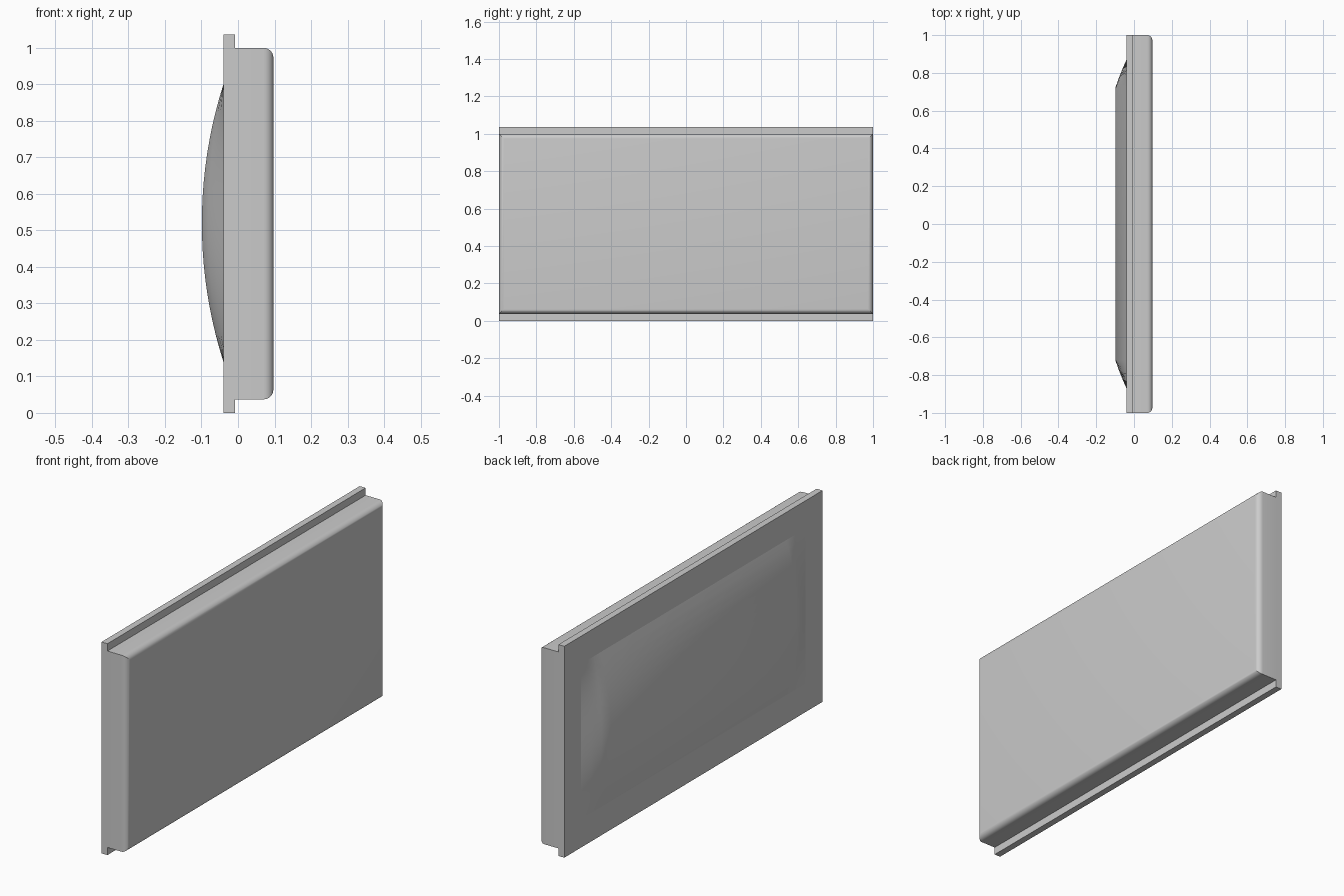
import bpy, bmesh, math

if "Cube" in bpy.data.objects:
    bpy.data.objects.remove(bpy.data.objects["Cube"])

grey = bpy.data.materials.new("plain_grey")
grey.use_nodes = True
colour = (0.6, 0.6, 0.6, 1)
grey.diffuse_color = colour
grey.node_tree.nodes["Principled BSDF"].inputs["Base Color"].default_value = colour

BACK, STEP, FACE = -0.04, -0.008, 0.097


def finish(bm, name):
    bmesh.ops.recalc_face_normals(bm, faces=bm.faces)
    mesh = bpy.data.meshes.new(name)
    bm.to_mesh(mesh)
    bm.free()
    mesh.materials.append(grey)
    ob = bpy.data.objects.new(name, mesh)
    bpy.context.collection.objects.link(ob)
    bpy.ops.object.select_all(action="DESELECT")
    ob.select_set(True)
    bpy.context.view_layer.objects.active = ob
    bpy.ops.object.shade_smooth_by_angle(angle=math.radians(30))
    return ob


# Panel: a stepped profile swept along y, with the outer face rounded off
profile = [(BACK, 0), (STEP, 0), (STEP, 0.037), (FACE, 0.037),
           (FACE, 1.0), (STEP, 1.0), (STEP, 1.036), (BACK, 1.036)]
bm = bmesh.new()
end = bm.faces.new([bm.verts.new((x, -1, z)) for x, z in profile])
swept = bmesh.ops.extrude_face_region(bm, geom=[end], use_keep_orig=True)
bmesh.ops.translate(bm, vec=(0, 2, 0),
                    verts=[g for g in swept["geom"] if isinstance(g, bmesh.types.BMVert)])
rim = [e for e in bm.edges if all(v.co.x > FACE - 0.001 for v in e.verts)]
bmesh.ops.bevel(bm, geom=rim, offset=0.027, segments=6, profile=0.5, affect="EDGES")
finish(bm, "panel")

# Bulge: a shallow arched pillow on the back, sloping down at both ends
HALF_Z, MID_Z, RISE, ROWS = 0.38, 0.52, 0.059, 20
radius = (HALF_Z ** 2 + RISE ** 2) / (2 * RISE)
slope = [(0.87, 0), (0.82, 0.37), (0.77, 0.71), (0.72, 1)]
columns = [(-y, h) for y, h in slope] + slope[::-1]
bm = bmesh.new()
grid = []
for y, height in columns:
    row = []
    for i in range(ROWS + 1):
        dz = HALF_Z * (2 * i / ROWS - 1)
        arch = math.sqrt(radius ** 2 - dz ** 2) - (radius - RISE)
        row.append(bm.verts.new((BACK - height * arch, y, MID_Z + dz)))
    grid.append(row)
for a, b in zip(grid, grid[1:]):
    for i in range(ROWS):
        bm.faces.new((a[i], a[i + 1], b[i + 1], b[i]))
# Close the flat underside so normals resolve outward, then drop it
rim = [e for e in bm.edges if e.is_boundary]
cap = bmesh.ops.contextual_create(bm, geom=rim)["faces"]
bmesh.ops.recalc_face_normals(bm, faces=bm.faces)
finish(bm, "back_bulge")
